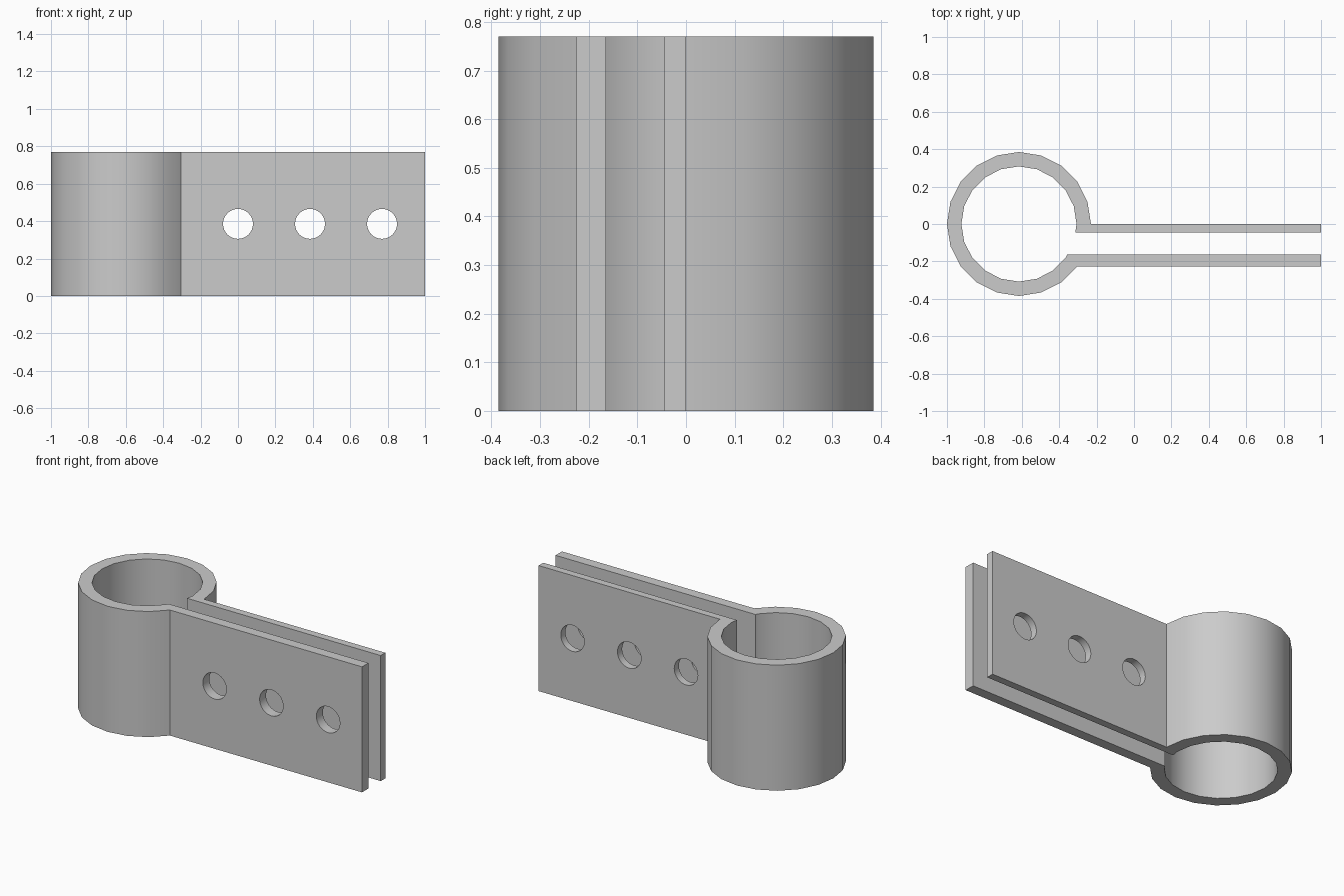
import bpy, bmesh, math
from mathutils import Matrix

cube = bpy.data.objects.get("Cube")
if cube:
    bpy.data.objects.remove(cube, do_unlink=True)

HEIGHT, CX, R_OUT, R_IN, STEPS = 0.77, -0.615, 0.385, 0.308, 20

steel = bpy.data.materials.new("grey_steel")
steel.use_nodes = True
GREY = (0.6, 0.6, 0.6, 1)
steel.diffuse_color = GREY
steel.node_tree.nodes["Principled BSDF"].inputs["Base Color"].default_value = GREY


def arc(radius, first, last):
    """Points on the ring from step first to step last."""
    turn = math.tau / STEPS
    return [(CX + radius * math.cos(i * turn), radius * math.sin(i * turn))
            for i in range(first, last + 1)]


def add_object(name, bm):
    bmesh.ops.recalc_face_normals(bm, faces=bm.faces)
    mesh = bpy.data.meshes.new(name)
    bm.to_mesh(mesh)
    bm.free()
    mesh.materials.append(steel)
    obj = bpy.data.objects.new(name, mesh)
    bpy.context.collection.objects.link(obj)
    return obj


# Bent strip: open ring running into a thick front plate and a thin back plate
front_y = R_OUT * math.sin(-2 * math.tau / STEPS)
profile = arc(R_OUT, 0, STEPS - 2)
profile += [(1, front_y), (1, -0.164), (-0.357, -0.164)]
profile += reversed(arc(R_IN, 0, STEPS - 2))
profile += [(-0.314, -0.045), (1, -0.045), (1, 0)]

bm = bmesh.new()
face = bm.faces.new([bm.verts.new((x, y, 0)) for x, y in profile])
top = bmesh.ops.extrude_face_region(bm, geom=[face])["geom"]
bmesh.ops.translate(bm, vec=(0, 0, HEIGHT),
                    verts=[v for v in top if isinstance(v, bmesh.types.BMVert)])
clamp = add_object("pipe_clamp", bm)

# Bolt holes through both plates
bm = bmesh.new()
for x in (0, 0.385, 0.77):
    place = Matrix.Translation((x, -0.1, HEIGHT / 2)) @ Matrix.Rotation(math.pi / 2, 4, "X")
    bmesh.ops.create_cone(bm, cap_ends=True, segments=32, radius1=0.08,
                          radius2=0.08, depth=0.6, matrix=place)
cutter = add_object("bolt_hole_cutter", bm)
cutter.hide_render = True

bpy.ops.object.select_all(action="DESELECT")
clamp.select_set(True)
bpy.context.view_layer.objects.active = clamp
holes = clamp.modifiers.new("bolt_holes", "BOOLEAN")
holes.operation = "DIFFERENCE"
holes.solver = "EXACT"
holes.object = cutter
bpy.ops.object.modifier_apply(modifier=holes.name)
bpy.data.objects.remove(cutter, do_unlink=True)
bpy.ops.object.shade_smooth_by_angle(angle=math.radians(30))
